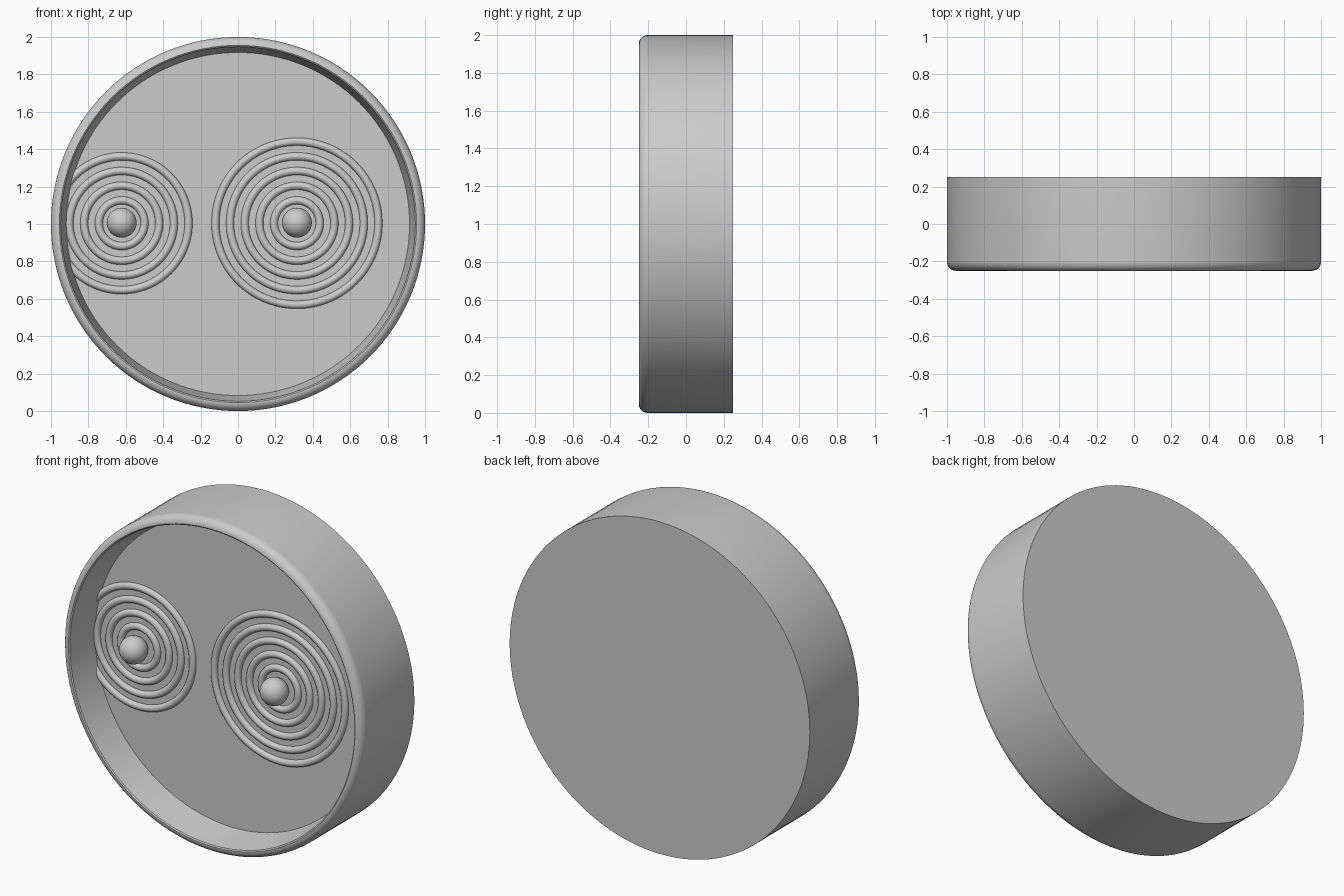
import bpy, bmesh, math

if "Cube" in bpy.data.objects:
    bpy.data.objects.remove(bpy.data.objects["Cube"])

FLOOR_Y = -0.05


def smooth(obj, degrees=30):
    bpy.ops.object.select_all(action='DESELECT')
    obj.select_set(True)
    bpy.context.view_layer.objects.active = obj
    bpy.ops.object.shade_smooth_by_angle(angle=math.radians(degrees))


def lathe(name, profile, segments=128):
    """Turn an (r, y) profile around the horizontal y axis at z = 1."""
    bm = bmesh.new()
    rings = []
    for r, y in profile:
        if r == 0:
            rings.append([bm.verts.new((0, y, 1))] * segments)
        else:
            rings.append([bm.verts.new((r * math.cos(2 * math.pi * i / segments), y,
                                        1 + r * math.sin(2 * math.pi * i / segments)))
                          for i in range(segments)])
    for a, b in zip(rings, rings[1:]):
        for i in range(segments):
            j = (i + 1) % segments
            bm.faces.new(list(dict.fromkeys((a[i], a[j], b[j], b[i]))))
    bmesh.ops.recalc_face_normals(bm, faces=bm.faces)
    mesh = bpy.data.meshes.new(name)
    bm.to_mesh(mesh)
    bm.free()
    obj = bpy.data.objects.new(name, mesh)
    bpy.context.collection.objects.link(obj)
    smooth(obj)
    return obj


# Round dish: flat back, rounded front lip, tapered inner wall, flat floor
lip = [(0.955 + 0.045 * math.cos(t), -0.2 - 0.05 * math.sin(t))
       for t in (math.pi / 2 * k / 8 for k in range(9))]
lathe("dish", [(0, 0.25), (1, 0.25)] + lip
      + [(0.948, -0.245), (0.917, FLOOR_Y), (0, FLOOR_Y)])


# Concentric raised rings with a ball in the middle
def ripple(name, x, ring_count):
    for k in range(ring_count):
        bpy.ops.mesh.primitive_torus_add(
            major_radius=0.122 + 0.0785 * k, minor_radius=0.021,
            major_segments=96, minor_segments=16,
            location=(x, FLOOR_Y, 1.004), rotation=(math.pi / 2, 0, 0))
        ring = bpy.context.object
        ring.name = f"{name}_ring_{k + 1}"
        smooth(ring, 60)
    bpy.ops.mesh.primitive_uv_sphere_add(
        segments=32, ring_count=16, radius=0.08, location=(x, FLOOR_Y - 0.055, 1.007))
    ball = bpy.context.object
    ball.name = f"{name}_ball"
    smooth(ball, 60)


ripple("left", -0.622, 4)
ripple("right", 0.315, 5)
